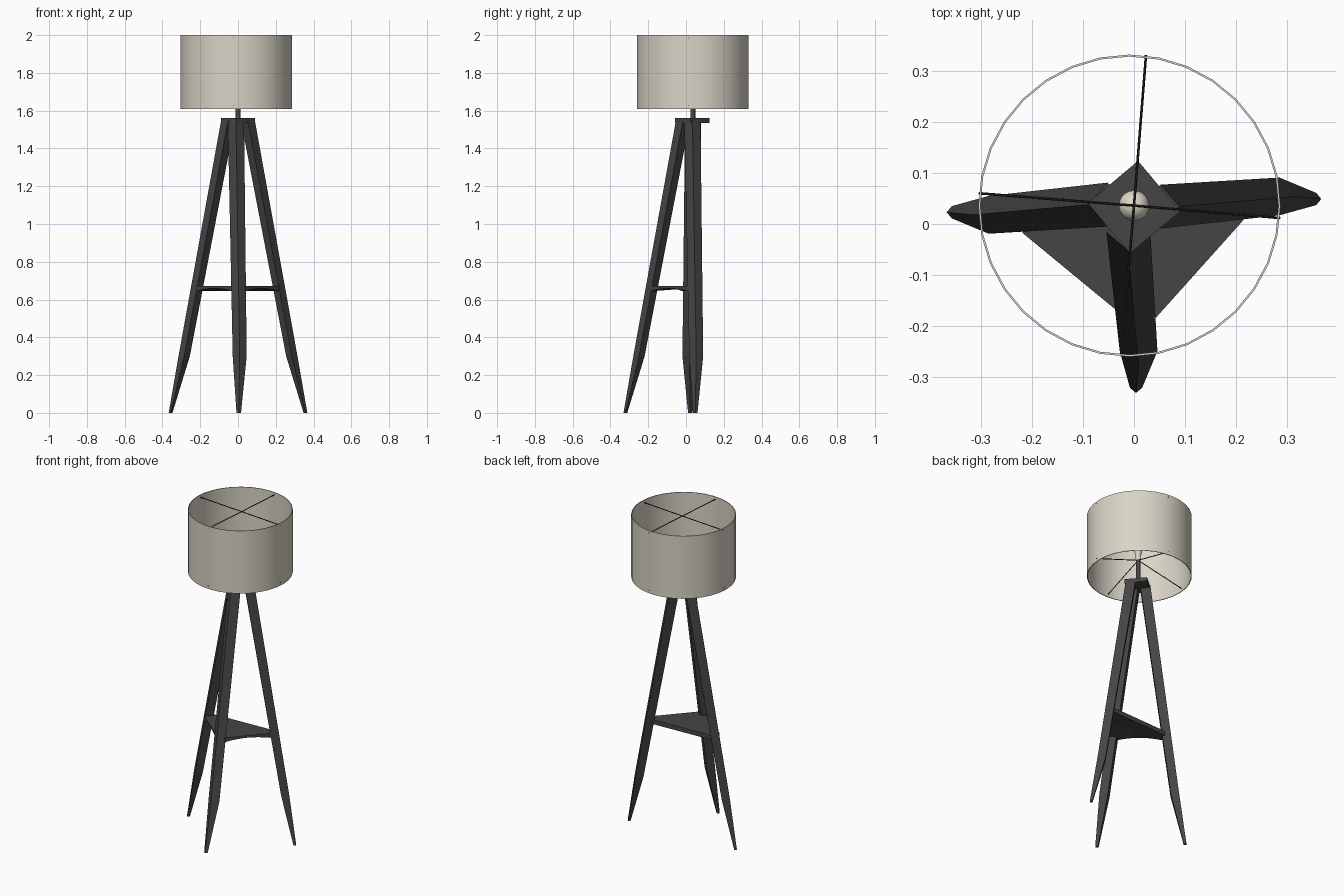
import bpy, bmesh, math
from mathutils import Vector

if "Cube" in bpy.data.objects:
    bpy.data.objects.remove(bpy.data.objects["Cube"])

CX, CY = 0.0, 0.036          # lamp axis
SHADE_C = (-0.009, 0.036)    # drum shade centre
SHADE_R = 0.296


def material(name, rgb):
    m = bpy.data.materials.new(name)
    m.diffuse_color = (*rgb, 1)
    m.use_nodes = True
    m.node_tree.nodes["Principled BSDF"].inputs["Base Color"].default_value = m.diffuse_color
    return m


DARK = material("charcoal_wood", (0.06, 0.06, 0.06))
BLACK = material("black_metal", (0.018, 0.017, 0.016))
CREAM = material("cream_fabric", (0.70, 0.66, 0.57))
GLASS = material("warm_white_glass", (0.72, 0.68, 0.58))


def finish(name, bm, mat, smooth=False):
    bmesh.ops.recalc_face_normals(bm, faces=bm.faces)
    me = bpy.data.meshes.new(name)
    bm.to_mesh(me)
    bm.free()
    ob = bpy.data.objects.new(name, me)
    bpy.context.collection.objects.link(ob)
    me.materials.append(mat)
    if smooth:
        bpy.ops.object.select_all(action='DESELECT')
        ob.select_set(True)
        bpy.context.view_layer.objects.active = ob
        bpy.ops.object.shade_smooth_by_angle(angle=math.radians(35))
    return ob


def loft(bm, rings, closed=True):
    """Skin a list of equally long point rings, capping both ends."""
    vs = [[bm.verts.new(p) for p in r] for r in rings]
    n = len(vs[0])
    for a, b in zip(vs, vs[1:]):
        for i in range(n):
            j = (i + 1) % n
            bm.faces.new((a[i], a[j], b[j], b[i]))
    if closed:
        bm.faces.new(vs[0])
        bm.faces.new(vs[-1])


def lathe(bm, profile, centre, n, closed=True):
    loft(bm, [[(centre[0] + r * math.cos(2 * math.pi * i / n),
                centre[1] + r * math.sin(2 * math.pi * i / n), z)
               for i in range(n)] for r, z in profile], closed)


def rod(bm, a, b, r=0.0025, n=6):
    a, b = Vector(a), Vector(b)
    d = (b - a).normalized()
    s = d.cross(Vector((0, 0, 1))).normalized()
    t = s.cross(d)
    loft(bm, [[p + r * (s * math.cos(k * math.tau / n) + t * math.sin(k * math.tau / n))
               for k in range(n)] for p in (a, b)])


def local(angle, u, v, z):
    """u = outward along the leg direction, v = sideways."""
    c, s = math.cos(angle), math.sin(angle)
    return Vector((CX + u * c - v * s, CY + u * s + v * c, z))


# Legs: diamond section, straight outer ridge, tapered foot
# rows: z, centre u, centre v, half depth, half width
SECTIONS = [(0.0, 0.357, 0.013, 0.010, 0.012),
            (0.30, 0.285, 0.018, 0.030, 0.037),
            (1.55, 0.052, -0.002, 0.037, 0.043)]
LEGS = {"right_leg": (0, 0), "left_leg": (math.pi, 0),
        "front_leg": (-math.pi / 2, -0.009)}
for name, (ang, dv) in LEGS.items():
    bm = bmesh.new()
    loft(bm, [[local(ang, u + hu, v + dv, z), local(ang, u, v + dv + hv, z),
               local(ang, u - hu, v + dv, z), local(ang, u, v + dv - hv, z)]
              for z, u, v, hu, hv in SECTIONS])
    finish(name, bm, DARK)

# Top plate: square turned on its corner
bm = bmesh.new()
loft(bm, [[(CX + 0.091 * math.cos(math.radians(a)), CY - 0.003 + 0.091 * math.sin(math.radians(a)), z)
           for a in (-5, 85, 175, 265)] for z in (1.536, 1.56)])
finish("top_plate", bm, DARK)

# Triangular shelf with arched lower edges on the two front sides
bm = bmesh.new()
ZT, ZB, ARCH, STEPS = 0.672, 0.645, 0.014, 8
back_l, back_r = (-0.225, 0.035), (0.225, 0.055)
side_l, side_r = (-0.218, -0.018), (0.213, 0.006)
front_l, front_r = (-0.031, -0.172), (0.040, -0.187)
outline = []


def edge(a, b, arch):
    for i in range(STEPS):
        t = i / STEPS
        outline.append((a[0] + (b[0] - a[0]) * t, a[1] + (b[1] - a[1]) * t,
                        ZB + arch * 4 * t * (1 - t)))


edge(side_l, front_l, ARCH)
outline.append((*front_l, ZB))
edge(front_r, side_r, ARCH)
outline += [(*side_r, ZB), (*back_r, ZB), (*back_l, ZB)]
top = [bm.verts.new((x, y, ZT)) for x, y, z in outline]
low = [bm.verts.new(p) for p in outline]
mid = bm.verts.new((0, -0.04, ZB + ARCH * 0.7))
bm.faces.new(top)
for i in range(len(top)):
    j = (i + 1) % len(top)
    bm.faces.new((top[i], low[i], low[j], top[j]))
    bm.faces.new((low[i], mid, low[j]))
finish("shelf", bm, DARK)

# Stem
bm = bmesh.new()
lathe(bm, [(0.013, 1.55), (0.013, 1.715)], (CX, CY), 16)
finish("stem", bm, DARK, True)

# Bulb: narrow neck flaring to a rounded top
bm = bmesh.new()
profile = [(0.013, 1.71), (0.014, 1.735), (0.020, 1.76), (0.027, 1.785)]
profile += [(0.03 * math.cos(a), 1.80 + 0.03 * math.sin(a))
            for a in [math.radians(d) for d in (0, 20, 40, 60, 80)]]
lathe(bm, profile, (CX, CY), 20)
finish("bulb", bm, GLASS, True)

# Drum shade: thin open cylinder
bm = bmesh.new()
ri = SHADE_R - 0.004
lathe(bm, [(SHADE_R, 1.61), (SHADE_R, 2.0), (ri, 2.0), (ri, 1.61), (SHADE_R, 1.61)],
      SHADE_C, 32, False)
bmesh.ops.remove_doubles(bm, verts=bm.verts, dist=1e-5)
finish("drum_shade", bm, CREAM, True)

# Wire spokes: flat cross at the top, cone of spokes at the bottom
for name, hub_z, rim_z in (("upper_spokes", 1.985, 1.985), ("lower_spokes", 1.712, 1.628)):
    bm = bmesh.new()
    for k in range(4):
        a = math.radians(-4.7 + 90 * k)
        rod(bm, (CX, CY, hub_z), (SHADE_C[0] * abs(math.cos(a)) + 0.296 * math.cos(a),
                                  SHADE_C[1] + 0.296 * math.sin(a), rim_z))
    finish(name, bm, BLACK)
